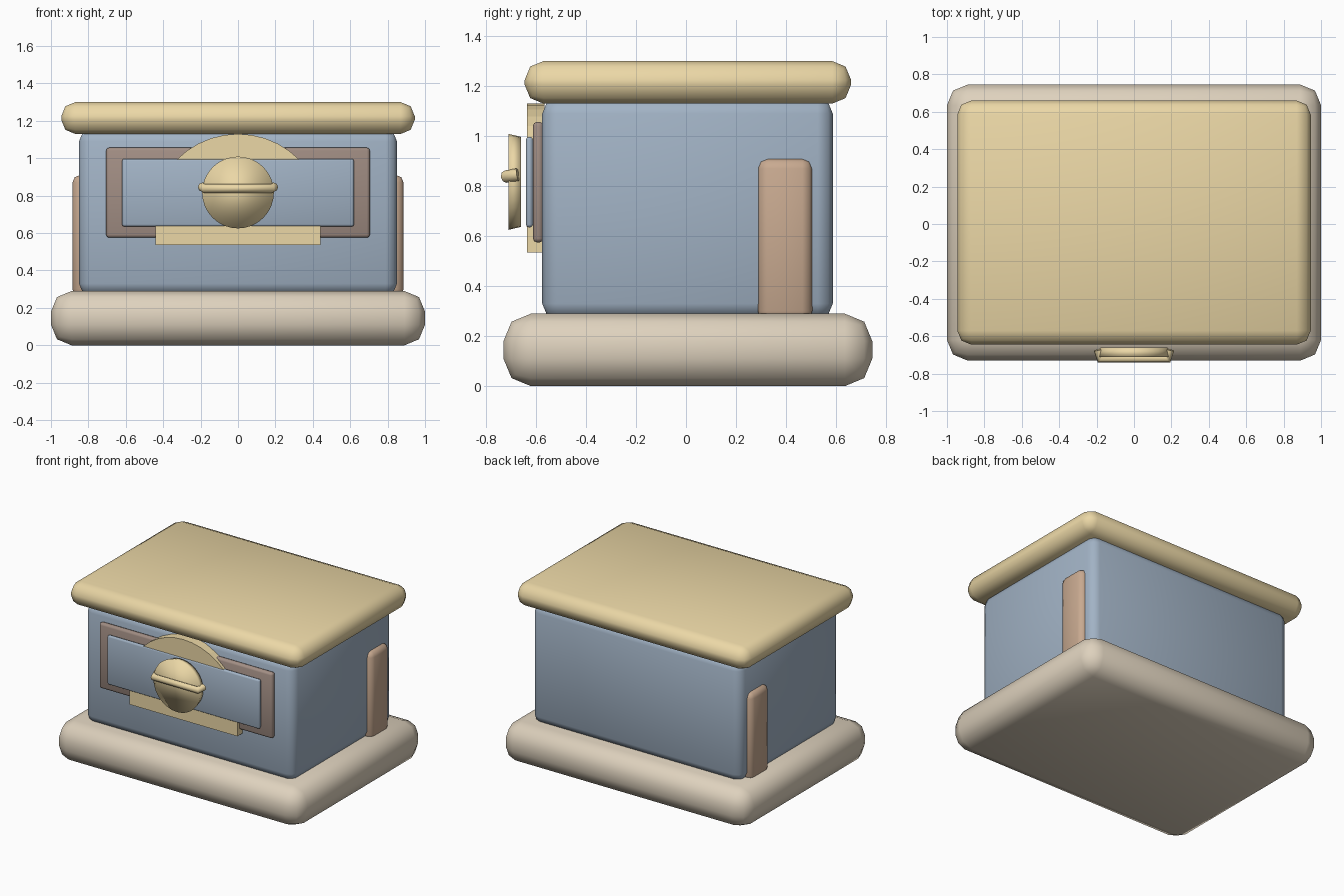
import bpy, bmesh, math
from mathutils import Vector, Matrix

if "Cube" in bpy.data.objects:
    bpy.data.objects.remove(bpy.data.objects["Cube"])


def material(name, rgb):
    m = bpy.data.materials.new(name)
    m.diffuse_color = (*rgb, 1)
    m.use_nodes = True
    m.node_tree.nodes["Principled BSDF"].inputs["Base Color"].default_value = m.diffuse_color
    return m


gold = material("gold", (0.83, 0.68, 0.38))
stone = material("stone", (0.73, 0.64, 0.51))
blue = material("blue", (0.36, 0.45, 0.56))
dark = material("dark_wood", (0.36, 0.27, 0.23))
wood = material("wood", (0.58, 0.40, 0.28))


def finish(name, bm, mat, smooth=True):
    bmesh.ops.recalc_face_normals(bm, faces=bm.faces)
    me = bpy.data.meshes.new(name)
    bm.to_mesh(me)
    bm.free()
    for p in me.polygons:
        p.use_smooth = smooth
    me.materials.append(mat)
    ob = bpy.data.objects.new(name, me)
    bpy.context.collection.objects.link(ob)
    return ob


def rounded_box(name, xr, yr, zr, bevel, mat, segments=2):
    lo, hi = Vector((xr[0], yr[0], zr[0])), Vector((xr[1], yr[1], zr[1]))
    bm = bmesh.new()
    bmesh.ops.create_cube(bm, size=1, matrix=Matrix.Translation((lo + hi) / 2)
                          @ Matrix.Diagonal((*(hi - lo), 1)))
    bmesh.ops.bevel(bm, geom=bm.edges[:], offset=bevel, segments=segments,
                    profile=0.5, affect='EDGES')
    return finish(name, bm, mat)


# Main stacked blocks
rounded_box("base", (-1, 1), (-0.73, 0.745), (0, 0.29), 0.11, stone)
rounded_box("body", (-0.85, 0.85), (-0.575, 0.587), (0.27, 1.15), 0.06, blue)
rounded_box("lid", (-0.945, 0.945), (-0.645, 0.66), (1.13, 1.30), 0.075, gold)

# Side posts near the back
for side, s in (("left", -1), ("right", 1)):
    rounded_box(side + "_post", sorted((s * 0.78, s * 0.885)), (0.287, 0.505),
                (0.26, 0.91), 0.04, wood)

# Drawer frame and drawer front
rounded_box("drawer_frame", (-0.705, 0.705), (-0.612, -0.57), (0.575, 1.057), 0.016, dark)
rounded_box("drawer_front", (-0.62, 0.62), (-0.64, -0.612), (0.635, 0.997), 0.012, blue)

# Arched backing plate, showing above and below the drawer front
outline = [(-0.44, 0.535), (0.44, 0.535)]
for i in range(17):
    a = math.radians(17 + 146 * i / 16)
    outline.append((0.46 * math.cos(a), 0.67 + 0.46 * math.sin(a)))
bm = bmesh.new()
face = bm.faces.new([bm.verts.new((x, -0.635, z)) for x, z in outline])
ext = bmesh.ops.extrude_face_region(bm, geom=[face])
bmesh.ops.translate(bm, vec=(0, 0.07, 0),
                    verts=[v for v in ext["geom"] if isinstance(v, bmesh.types.BMVert)])
finish("arched_plate", bm, gold, smooth=False)

# Round handle plate
bm = bmesh.new()
bmesh.ops.create_cone(bm, cap_ends=True, segments=32, radius1=0.18, radius2=0.192, depth=0.05,
                      matrix=Matrix.Translation((0, -0.685, 0.817))
                      @ Matrix.Rotation(math.pi / 2, 4, 'X'))
finish("handle_plate", bm, gold)

# Pull handle with its ends bent back
cu = bpy.data.curves.new("pull_handle", 'CURVE')
cu.dimensions = '3D'
cu.bevel_depth = 0.025
cu.bevel_resolution = 2
cu.use_fill_caps = True
path = [(-0.19, -0.672, 0.846), (-0.178, -0.721, 0.838), (0.178, -0.721, 0.838), (0.19, -0.672, 0.846)]
sp = cu.splines.new('POLY')
sp.points.add(len(path) - 1)
for p, co in zip(sp.points, path):
    p.co = (*co, 1)
cu.materials.append(gold)
bpy.context.collection.objects.link(bpy.data.objects.new("pull_handle", cu))
